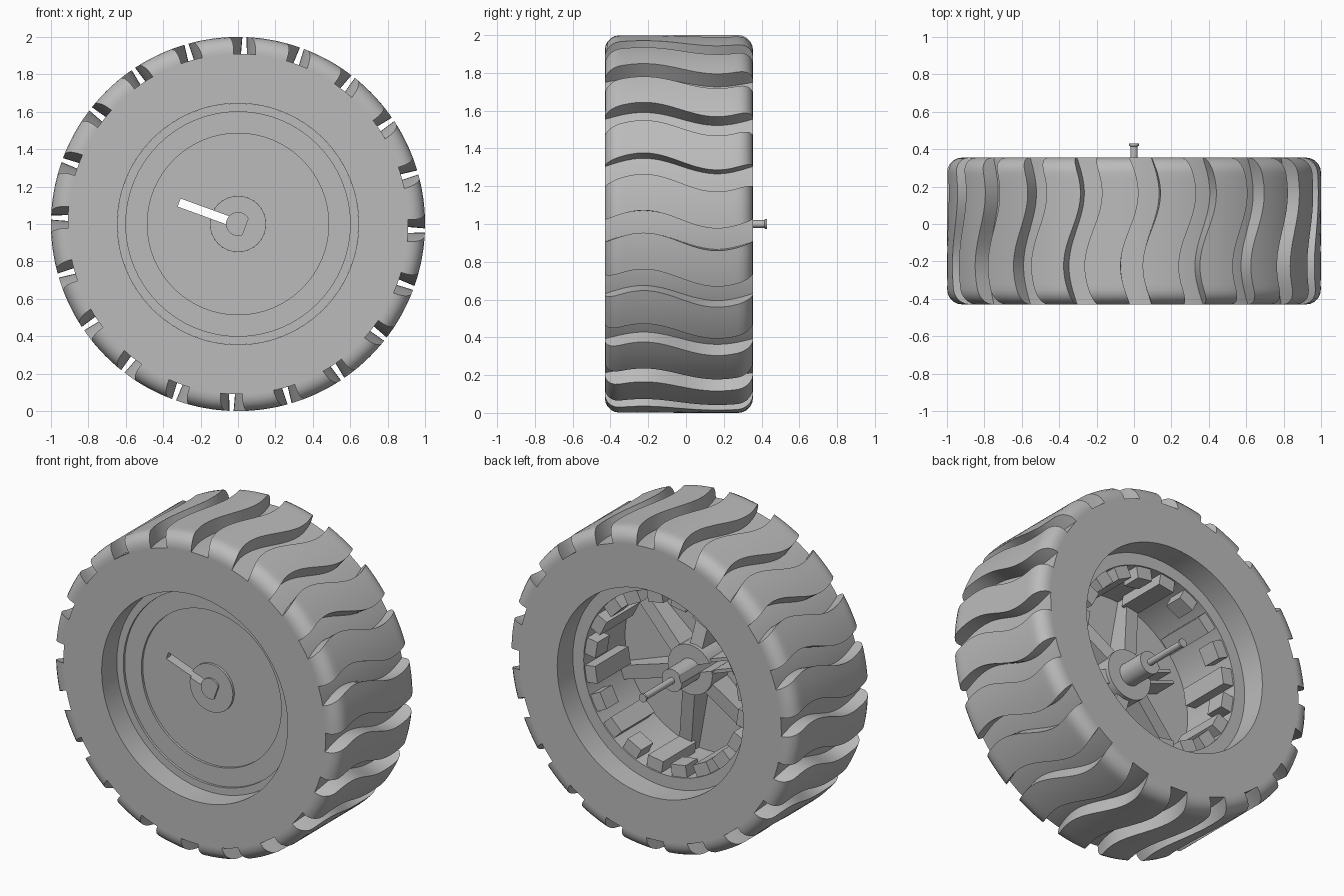
import bpy, bmesh
from math import sin, cos, pi, radians, asin, sqrt
from mathutils import Vector

if "Cube" in bpy.data.objects:
    bpy.data.objects.remove(bpy.data.objects["Cube"], do_unlink=True)

grey = bpy.data.materials.new("plain grey")
grey.use_nodes = True
grey.diffuse_color = (0.5, 0.5, 0.5, 1)
grey.node_tree.nodes["Principled BSDF"].inputs["Base Color"].default_value = (0.5, 0.5, 0.5, 1)

FRONT, BACK, AXIS_Z = -0.43, 0.355, 1.0
BASE_R, SHOULDER = 0.91, 0.08
GROOVES, GROOVE_W = 20, 0.118
SLOT_ANGLE = 160


def polar(r, angle, y):
    return Vector((r * cos(angle), y, AXIS_Z + r * sin(angle)))


def finish(name, bm, smooth=True):
    bmesh.ops.remove_doubles(bm, verts=bm.verts, dist=1e-5)
    bmesh.ops.recalc_face_normals(bm, faces=bm.faces)
    mesh = bpy.data.meshes.new(name)
    bm.to_mesh(mesh)
    bm.free()
    mesh.materials.append(grey)
    ob = bpy.data.objects.new(name, mesh)
    bpy.context.collection.objects.link(ob)
    if smooth:
        bpy.ops.object.select_all(action='DESELECT')
        ob.select_set(True)
        bpy.context.view_layer.objects.active = ob
        bpy.ops.object.shade_smooth_by_angle(angle=radians(30))
    return ob


def lathe(name, profile, segments=64):
    """Revolve a closed (radius, y) outline around the wheel axis."""
    bm = bmesh.new()
    rings = [[bm.verts.new(polar(max(r, 1e-7), 2 * pi * s / segments, y)) for r, y in profile]
             for s in range(segments)]
    n = len(profile)
    for s in range(segments):
        a, b = rings[s], rings[(s + 1) % segments]
        for i in range(n):
            j = (i + 1) % n
            if profile[i][0] == 0 and profile[j][0] == 0:
                continue
            bm.faces.new((a[i], a[j], b[j], b[i]))
    return finish(name, bm)


def add_rib(bm, outline, degrees, width, shift=0.0):
    """Extrude a (radius, y) outline sideways at one angle around the axis."""
    a = radians(degrees)
    side = Vector((-sin(a), 0, cos(a)))
    loops = [[bm.verts.new(polar(r, a, y) + side * (shift + off)) for r, y in outline]
             for off in (-width / 2, width / 2)]
    n = len(outline)
    bm.faces.new(loops[0])
    bm.faces.new(loops[1][::-1])
    for i in range(n):
        j = (i + 1) % n
        bm.faces.new((loops[0][i], loops[0][j], loops[1][j], loops[1][i]))


def block(r0, r1, y0, y1):
    return [(r0, y0), (r1, y0), (r1, y1), (r0, y1)]


# Tire carcass
lathe("tire_body", block(0.645, BASE_R, FRONT, BACK), 100)


# Wavy tread lugs with rounded shoulders
def outer_radius(y):
    d = min(y - FRONT, BACK - y)
    if d >= SHOULDER:
        return 1.0
    return 1.0 - SHOULDER + sqrt(max(0, SHOULDER ** 2 - (SHOULDER - d) ** 2))


def wave(y):
    return 0.035 + 0.048 * sin(2 * pi * (y + 0.03) / 0.78)


corner = [SHOULDER * (1 - cos(pi / 2 * i / 5)) for i in range(6)]
middle = [FRONT + SHOULDER + (BACK - FRONT - 2 * SHOULDER) * i / 20 for i in range(1, 20)]
stations = [FRONT + c for c in corner] + middle + [BACK - c for c in reversed(corner)]

bm = bmesh.new()
COLS = 5
step = 2 * pi / GROOVES
for k in range(GROOVES):
    sections = []
    for y in stations:
        def edge_row(r):
            half = asin(GROOVE_W / 2 / r)
            a0, a1 = half, step - half
            return [bm.verts.new(polar(r, pi / 2 - k * step - wave(y) - a0 - (a1 - a0) * c / COLS, y))
                    for c in range(COLS + 1)]
        sections.append(edge_row(outer_radius(y)) + edge_row(BASE_R - 0.002)[::-1])
    for a, b in zip(sections, sections[1:]):
        for i in range(len(a)):
            j = (i + 1) % len(a)
            bm.faces.new((a[i], a[j], b[j], b[i]))
    bm.faces.new(sections[0])
    bm.faces.new(sections[-1][::-1])
finish("tread_lugs", bm)

# Rim: stepped front disc and barrel open to the back
rim = lathe("rim", [(0.645, -0.28), (0.6, -0.28), (0.6, -0.265), (0.485, -0.265), (0.485, -0.25),
                    (0, -0.25), (0, -0.21), (0.57, -0.21), (0.57, 0.2), (0.645, 0.2)])

# Hub with flange and rear sleeve
hub = lathe("hub", [(0, -0.265), (0.15, -0.265), (0.155, -0.04), (0.07, -0.04), (0.07, 0.14), (0, 0.14)], 32)

# Radial slot through disc and hub
bm = bmesh.new()
add_rib(bm, block(0.06, 0.335, -0.5, 0.5), SLOT_ANGLE, 0.046)
cutter = finish("slot_cutter", bm, smooth=False)
cutter.hide_render = True
for ob in (rim, hub):
    mod = ob.modifiers.new("slot", 'BOOLEAN')
    mod.operation = 'DIFFERENCE'
    mod.solver = 'EXACT'
    mod.object = cutter
    bpy.ops.object.select_all(action='DESELECT')
    ob.select_set(True)
    bpy.context.view_layer.objects.active = ob
    while ob.modifiers[0] != mod:
        bpy.ops.object.modifier_move_up(modifier=mod.name)
    bpy.ops.object.modifier_apply(modifier=mod.name)
bpy.data.objects.remove(cutter, do_unlink=True)

# Thin axle with end cap
lathe("axle", [(0, 0.1), (0.02, 0.1), (0.02, 0.415), (0.026, 0.418), (0.026, 0.43), (0, 0.43)], 24)

# Front key: round pin with one flat side
bm = bmesh.new()
flat = Vector((-cos(radians(SLOT_ANGLE)), 0, -sin(radians(SLOT_ANGLE))))
rows = []
for y in (-0.277, -0.2):
    row = []
    for s in range(48):
        p = polar(0.064, 2 * pi * s / 48, y)
        over = (p - Vector((0, y, AXIS_Z))).dot(flat) - 0.043
        row.append(bm.verts.new(p - flat * max(0, over)))
    rows.append(row)
bm.faces.new(rows[0])
bm.faces.new(rows[1][::-1])
for i in range(48):
    j = (i + 1) % 48
    bm.faces.new((rows[0][i], rows[0][j], rows[1][j], rows[1][i]))
finish("front_key", bm)

# Spokes behind the disc, with two thin rails beside the slot
bm = bmesh.new()
spoke = [(0.13, -0.215), (0.575, -0.215), (0.575, -0.13), (0.13, -0.06)]
for i in range(1, 6):
    add_rib(bm, spoke, SLOT_ANGLE + 60 * i, 0.085)
for s in (-1, 1):
    add_rib(bm, block(0.13, 0.35, -0.215, -0.06), SLOT_ANGLE, 0.02, s * 0.034)
finish("spokes", bm, smooth=False)

# Teeth around the barrel, every second one reaching down toward the disc
bm = bmesh.new()
for i in range(20):
    add_rib(bm, block(0.495, 0.575, -0.14 if i % 2 else 0.07, 0.19), 9 + 18 * i, 0.105)
finish("rim_teeth", bm, smooth=False)
